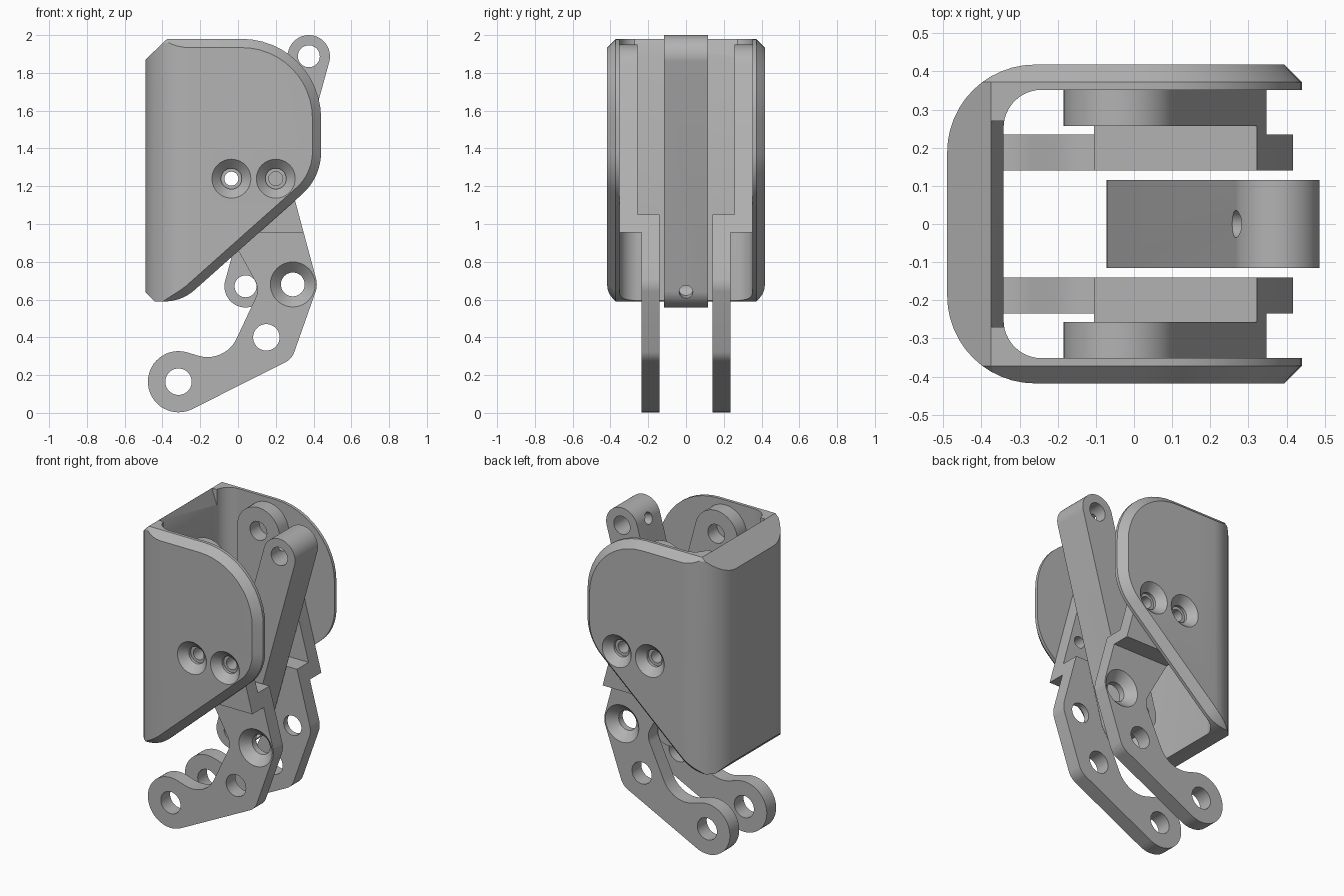
import bpy, bmesh
from math import cos, sin, tan, radians
from mathutils import Vector, Matrix

cube = bpy.data.objects.get("Cube")
if cube:
    bpy.data.objects.remove(cube, do_unlink=True)

grey = bpy.data.materials.new("plain grey")
grey.use_nodes = True
grey.diffuse_color = (0.45, 0.45, 0.45, 1)
grey.node_tree.nodes["Principled BSDF"].inputs["Base Color"].default_value = grey.diffuse_color


def arc(cx, cy, r, start, end, steps=20):
    angles = [radians(start + (end - start) * i / steps) for i in range(steps + 1)]
    return [(cx + r * cos(a), cy + r * sin(a)) for a in angles]


def rounded(points, steps=12):
    """Round every corner that carries a radius as third value."""
    out = []
    for i, p in enumerate(points):
        here = Vector(p[:2])
        if len(p) < 3:
            out.append(here)
            continue
        u = (Vector(points[i - 1][:2]) - here).normalized()
        v = (Vector(points[(i + 1) % len(points)][:2]) - here).normalized()
        half = u.angle(v) / 2
        centre = here + (u + v).normalized() * p[2] / sin(half)
        a = here + u * p[2] / tan(half) - centre
        b = here + v * p[2] / tan(half) - centre
        sweep = a.angle_signed(b)
        for k in range(steps + 1):
            out.append(centre + Matrix.Rotation(-sweep * k / steps, 2) @ a)
    return out


def finish(name, bm):
    bmesh.ops.recalc_face_normals(bm, faces=bm.faces)
    mesh = bpy.data.meshes.new(name)
    bm.to_mesh(mesh)
    bm.free()
    mesh.materials.append(grey)
    ob = bpy.data.objects.new(name, mesh)
    bpy.context.collection.objects.link(ob)
    return ob


def prism(name, outline, low, high, along="y", chamfer=0):
    bm = bmesh.new()
    place = (lambda p, d: (p[0], d, p[1])) if along == "y" else (lambda p, d: (p[0], p[1], d))
    rings = [[bm.verts.new(place(p, d)) for p in outline] for d in (low, high)]
    caps = [bm.faces.new(r) for r in rings]
    n = len(outline)
    for i in range(n):
        j = (i + 1) % n
        bm.faces.new((rings[0][i], rings[0][j], rings[1][j], rings[1][i]))
    if chamfer:
        bmesh.ops.recalc_face_normals(bm, faces=bm.faces)
        edges = [e for f in caps for e in f.edges]
        bmesh.ops.bevel(bm, geom=edges, offset=chamfer, segments=1, affect="EDGES")
    return finish(name, bm)


def rod(start, end, r1, r2=None):
    a, b = Vector(start), Vector(end)
    bm = bmesh.new()
    turn = (b - a).to_track_quat("Z", "Y").to_matrix().to_4x4()
    bmesh.ops.create_cone(bm, cap_ends=True, segments=40, radius1=r1,
                          radius2=r1 if r2 is None else r2, depth=(b - a).length,
                          matrix=Matrix.Translation((a + b) / 2) @ turn)
    return finish("cutter", bm)


def box(x0, x1, y0, y1, z0, z1):
    return prism("cutter", [(x0, z0), (x1, z0), (x1, z1), (x0, z1)], y0, y1)


def apply(ob, mod):
    bpy.context.view_layer.objects.active = ob
    bpy.ops.object.modifier_apply(modifier=mod.name)


def combine(ob, other, operation="DIFFERENCE"):
    mod = ob.modifiers.new("cut", "BOOLEAN")
    mod.operation, mod.solver, mod.object = operation, "EXACT", other
    apply(ob, mod)
    bpy.data.objects.remove(other, do_unlink=True)


def shade(ob):
    bpy.ops.object.select_all(action="DESELECT")
    ob.select_set(True)
    bpy.context.view_layer.objects.active = ob
    bpy.ops.object.shade_smooth_by_angle(angle=radians(25))


# Shell: chamfered side silhouette crossed with a U-shaped plan
side = rounded([(-0.375, 1.98), (0.44, 1.98, 0.42), (0.44, 1.247, 0.3), (-0.298, 0.59, 0.24),
                (-0.44, 0.59), (-0.49, 0.64), (-0.49, 1.87)])
shell = prism("shell", side, -0.418, 0.418, chamfer=0.046)
plan = rounded([(0.6, -0.418), (0.6, -0.352), (-0.342, -0.352, 0.1), (-0.342, 0.352, 0.1),
                (0.6, 0.352), (0.6, 0.418), (-0.49, 0.418, 0.23), (-0.49, -0.418, 0.23)])
combine(shell, prism("cutter", plan, 0, 2.2, along="z"), "INTERSECT")
combine(shell, prism("cutter", [(-0.375, 1.981), (-0.341, 1.88), (-0.3, 1.88), (-0.3, 2.05),
                                (-0.375, 2.05)], -0.27, 0.27))

# Countersunk screw holes in both shell sides
screws = [(-0.035, 1.24), (0.2, 1.24)]
for s in (-1, 1):
    for x, z in screws:
        combine(shell, rod((x, s * 0.42, z), (x, s * 0.37, z), 0.105, 0.055))
        combine(shell, rod((x, s * 0.3, z), (x, s * 0.375, z), 0.055))
shade(shell)

# Stepped legs: one outline, thick on the outside above, thin below
outline = rounded(arc(-0.035, 1.80, 0.15, 15.5, 180)
                  + [(-0.185, 1.195), (0.115, 0.655, 0.1), (-0.07, 0.26, 0.17)]
                  + arc(-0.315, 0.165, 0.162, 74, 297, 32)
                  + [(0.285, 0.285, 0.1)]
                  + arc(0.29, 0.68, 0.127, -16, 15.5, 8))
legs = prism("legs", outline, 0.14, 0.351)
combine(legs, box(-1, 1, 0.235, 0.5, -0.5, 0.955))
combine(legs, box(-1, 1, 0, 0.257, 1.05, 2.5))
holes = [(-0.035, 1.80, 0.06), (-0.315, 0.165, 0.07), (0.15, 0.40, 0.07), (0.29, 0.68, 0.063)]
for x, z, r in holes + [(x, z, 0.037) for x, z in screws]:
    combine(legs, rod((x, 0, z), (x, 0.6, z), r))
combine(legs, rod((0.29, 0.236, 0.68), (0.29, 0.18, 0.68), 0.12, 0.063))
mirror = legs.modifiers.new("other side", "MIRROR")
mirror.use_axis = (False, True, False)
apply(legs, mirror)
shade(legs)

# Central arm: round-ended bar with a pivot hole at each end
low, high = Vector((0.04, 0.67)), Vector((0.375, 1.888))
lean = 74.6
arm = prism("arm", arc(high.x, high.y, 0.112, lean - 90, lean + 90, 28)
            + arc(low.x, low.y, 0.112, lean + 90, lean + 270, 28), -0.116, 0.116)
across = Vector((-sin(radians(lean)), cos(radians(lean)))) * 0.2
for end, way in ((low, -across), (high, across)):
    combine(arm, rod((end.x, -0.3, end.y), (end.x, 0.3, end.y), 0.058))
    tip = end + way
    combine(arm, rod((end.x, 0, end.y), (tip.x, 0, tip.y), 0.036))
shade(arm)
